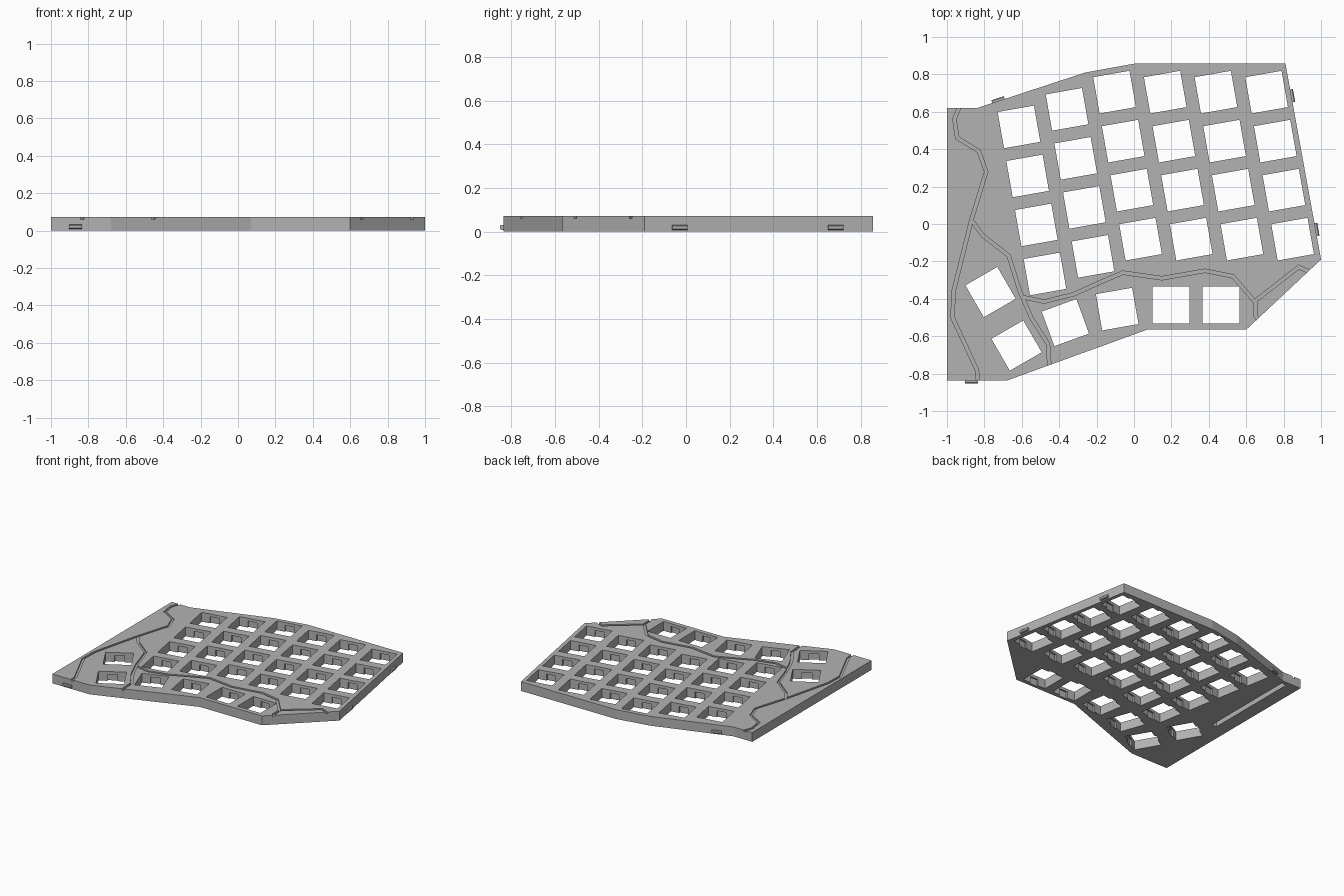
import bpy
import bmesh
from math import radians, atan2
from mathutils import Vector, Matrix

if "Cube" in bpy.data.objects:
    bpy.data.objects.remove(bpy.data.objects["Cube"], do_unlink=True)

THICK = 0.072
HOLE = 0.197
PITCH = Vector((0.0463, -0.262))

grey = bpy.data.materials.new("plain_grey")
grey.use_nodes = True
grey.diffuse_color = (0.45, 0.45, 0.45, 1)
grey.node_tree.nodes["Principled BSDF"].inputs["Base Color"].default_value = (0.45, 0.45, 0.45, 1)


def finish(bm, name):
    bmesh.ops.recalc_face_normals(bm, faces=bm.faces)
    mesh = bpy.data.meshes.new(name)
    bm.to_mesh(mesh)
    bm.free()
    mesh.materials.append(grey)
    obj = bpy.data.objects.new(name, mesh)
    bpy.context.collection.objects.link(obj)
    return obj


def prism(bm, points, z0, z1):
    """Extrude a flat outline from z0 to z1."""
    face = bm.faces.new([bm.verts.new((p[0], p[1], z0)) for p in points])
    top = bmesh.ops.extrude_face_region(bm, geom=[face])["geom"]
    verts = [v for v in top if isinstance(v, bmesh.types.BMVert)]
    bmesh.ops.translate(bm, verts=verts, vec=(0, 0, z1 - z0))


def box(bm, centre, size, z0, z1, angle):
    """Upright box, turned about its own vertical axis."""
    place = (Matrix.Translation((centre[0], centre[1], (z0 + z1) / 2))
             @ Matrix.Rotation(angle, 4, "Z")
             @ Matrix.Diagonal((size[0], size[1], z1 - z0, 1)))
    bmesh.ops.create_cube(bm, size=1, matrix=place)


def ribbon(path, width):
    """Closed outline of constant width along a path, with mitred bends."""
    pts = [Vector(p) for p in path]
    left, right = [], []
    for i, p in enumerate(pts):
        before = (p - pts[i - 1]).normalized() if i else None
        after = (pts[i + 1] - p).normalized() if i < len(pts) - 1 else None
        before, after = before or after, after or before
        tangent = (before + after).normalized()
        side = Vector((-tangent.y, tangent.x)) * width / 2 / max(tangent.dot(after), 0.5)
        left.append(p + side)
        right.append(p - side)
    return left + right[::-1]


def cut(target, cutter):
    cutter.hide_render = True
    mod = target.modifiers.new("cut", "BOOLEAN")
    mod.operation = "DIFFERENCE"
    mod.solver = "EXACT"
    mod.object = cutter
    bpy.context.view_layer.objects.active = target
    bpy.ops.object.modifier_apply(modifier=mod.name)
    bpy.data.objects.remove(cutter, do_unlink=True)


# Plate body
outline = [(-1, 0.62), (-0.84, 0.62), (-0.26, 0.81), (0, 0.857), (0.81, 0.857),
           (1, -0.19), (0.6, -0.565), (0.07, -0.565), (-0.68, -0.837), (-1, -0.837)]
bm = bmesh.new()
prism(bm, outline, 0, THICK)
plate = finish(bm, "plate")

# Key positions: six tilted columns of four, then the fanned lower row
column_tops = [(-0.615, 0.519), (-0.358, 0.613), (-0.104, 0.705),
               (0.167, 0.705), (0.438, 0.705), (0.709, 0.705)]
keys = [(Vector(top) + PITCH * row, 10) for top in column_tops for row in range(4)]
keys += [(Vector((-0.767, -0.364)), 30), (Vector((-0.628, -0.65)), 30),
         (Vector((-0.367, -0.527)), 20), (Vector((-0.09, -0.455)), 10),
         (Vector((0.198, -0.433)), 0), (Vector((0.465, -0.433)), 0)]

# Square key openings
bm = bmesh.new()
for centre, angle in keys:
    box(bm, centre, (HOLE, HOLE), -0.1, 0.2, radians(angle))
cut(plate, finish(bm, "key_opening_cutter"))

# Clip notches under the lip of each opening
bm = bmesh.new()
for centre, angle in keys:
    box(bm, centre, (0.07, HOLE + 0.024), -0.1, 0.05, radians(angle))
cut(plate, finish(bm, "clip_notch_cutter"))

# Shallow decorative grooves on the top
grooves = [
    [(-0.83, -0.87), (-0.84, -0.78), (-0.97, -0.5), (-0.965, -0.36), (-0.87, 0.02),
     (-0.79, 0.28), (-0.83, 0.39), (-0.945, 0.46), (-0.96, 0.56), (-0.92, 0.66)],
    [(-0.45, -0.8), (-0.46, -0.64), (-0.55, -0.5), (-0.61, -0.36),
     (-0.67, -0.17), (-0.81, -0.06), (-0.868, 0.02)],
    [(-0.6, -0.39), (-0.48, -0.415), (-0.32, -0.375), (-0.2, -0.32), (-0.06, -0.26),
     (0.15, -0.29), (0.38, -0.25), (0.53, -0.28), (0.65, -0.42)],
    [(0.69, -0.55), (0.65, -0.49), (0.65, -0.41), (0.74, -0.34), (0.88, -0.23), (0.97, -0.27)],
]
for path in grooves:
    bm = bmesh.new()
    prism(bm, ribbon(path, 0.018), THICK - 0.012, 0.15)
    cut(plate, finish(bm, "groove_cutter"))

# Long slot in the underside
bm = bmesh.new()
box(bm, (-0.875, 0.21), (0.04, 0.76), -0.1, 0.04, 0)
cut(plate, finish(bm, "underside_slot_cutter"))

# Small snap tabs on the rim: position and direction of the edge they sit on
rim = atan2(-1.047, 0.19)
tabs = {"front_tab": ((-0.868, -0.84), 0), "back_tab": ((-0.725, 0.66), atan2(0.19, 0.58)),
        "side_tab_front": ((0.973, -0.03), rim), "side_tab_back": ((0.843, 0.685), rim)}
for name, (centre, angle) in tabs.items():
    bm = bmesh.new()
    box(bm, centre, (0.07, 0.026), 0.008, 0.031, angle)
    long_edges = [e for e in bm.edges if e.calc_length() > 0.05]
    bmesh.ops.bevel(bm, geom=long_edges, offset=0.005, segments=1, affect="EDGES")
    finish(bm, name)
